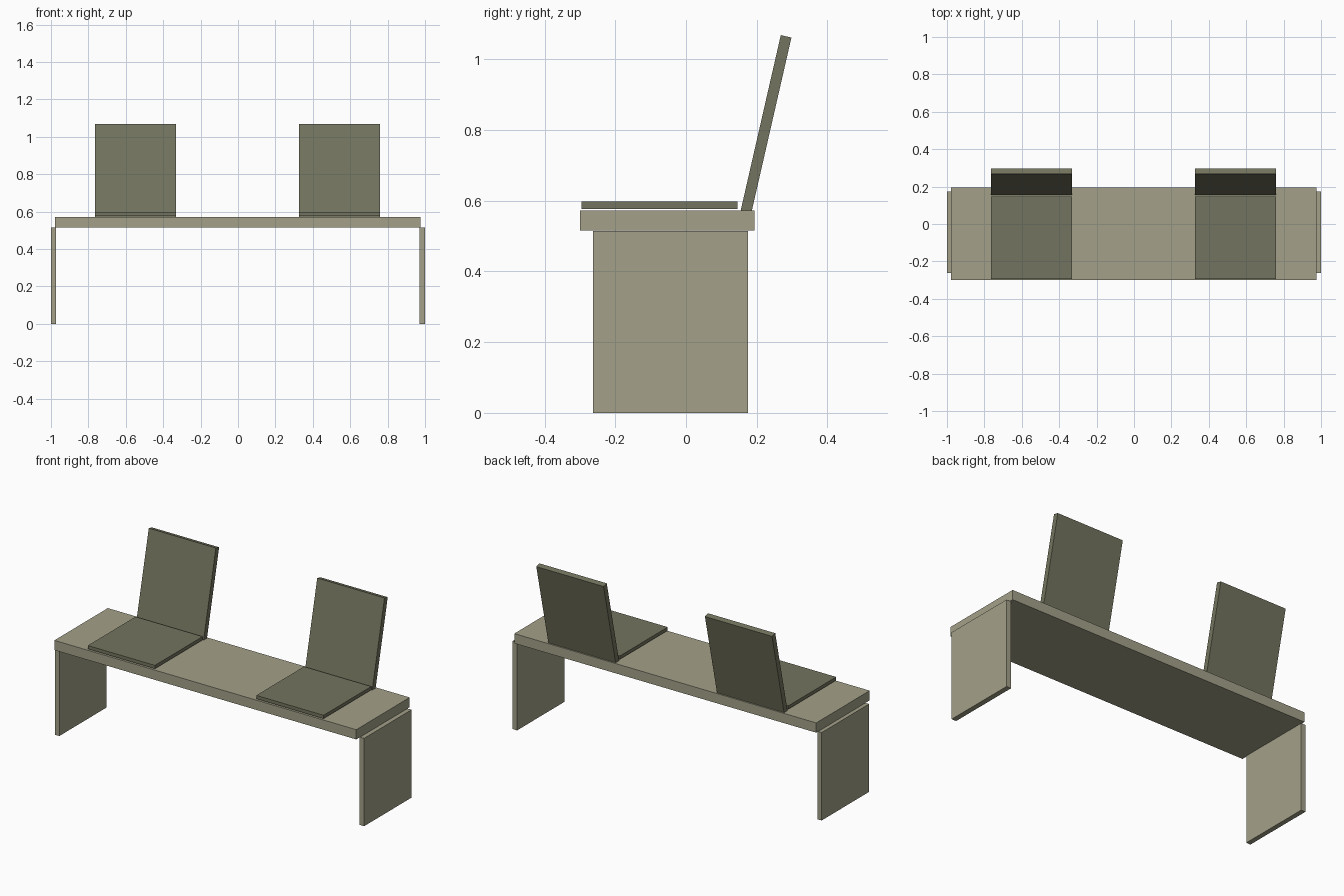
import bpy, bmesh
from mathutils import Vector

if "Cube" in bpy.data.objects:
    bpy.data.objects.remove(bpy.data.objects["Cube"])


def material(name, rgb):
    m = bpy.data.materials.new(name)
    m.diffuse_color = (*rgb, 1.0)
    m.use_nodes = True
    m.node_tree.nodes["Principled BSDF"].inputs["Base Color"].default_value = m.diffuse_color
    return m


STONE = material("pale stone", (0.37, 0.355, 0.25))
OLIVE = material("dark olive", (0.175, 0.175, 0.115))


def slab(name, x0, x1, profile, mat):
    """Extrude a (y, z) side profile from x0 to x1."""
    bm = bmesh.new()
    face = bm.faces.new([bm.verts.new((x0, y, z)) for y, z in profile])
    out = bmesh.ops.extrude_face_region(bm, geom=[face])
    verts = [v for v in out["geom"] if isinstance(v, bmesh.types.BMVert)]
    bmesh.ops.translate(bm, verts=verts, vec=Vector((x1 - x0, 0, 0)))
    bmesh.ops.recalc_face_normals(bm, faces=bm.faces)
    mesh = bpy.data.meshes.new(name)
    bm.to_mesh(mesh)
    bm.free()
    mesh.materials.append(mat)
    obj = bpy.data.objects.new(name, mesh)
    bpy.context.collection.objects.link(obj)
    return obj


def rect(y0, y1, z0, z1):
    return [(y0, z0), (y1, z0), (y1, z1), (y0, z1)]


# Bench top
slab("bench_top", -0.978, 0.975, rect(-0.300, 0.194, 0.515, 0.572), STONE)

# End panel legs
slab("left_leg", -1.0, -0.972, rect(-0.263, 0.175, 0.0, 0.514), STONE)
slab("right_leg", 0.970, 1.0, rect(-0.263, 0.175, 0.0, 0.514), STONE)

# Two thin seat pads hovering just above the top, each with a leaning back
back = [(0.153, 0.565), (0.183, 0.558), (0.298, 1.061), (0.268, 1.068)]
for side, x0, x1 in (("left", -0.765, -0.331), ("right", 0.325, 0.760)):
    slab(side + "_seat_pad", x0, x1, rect(-0.295, 0.146, 0.577, 0.597), OLIVE)
    slab(side + "_backrest", x0, x1, back, OLIVE)
